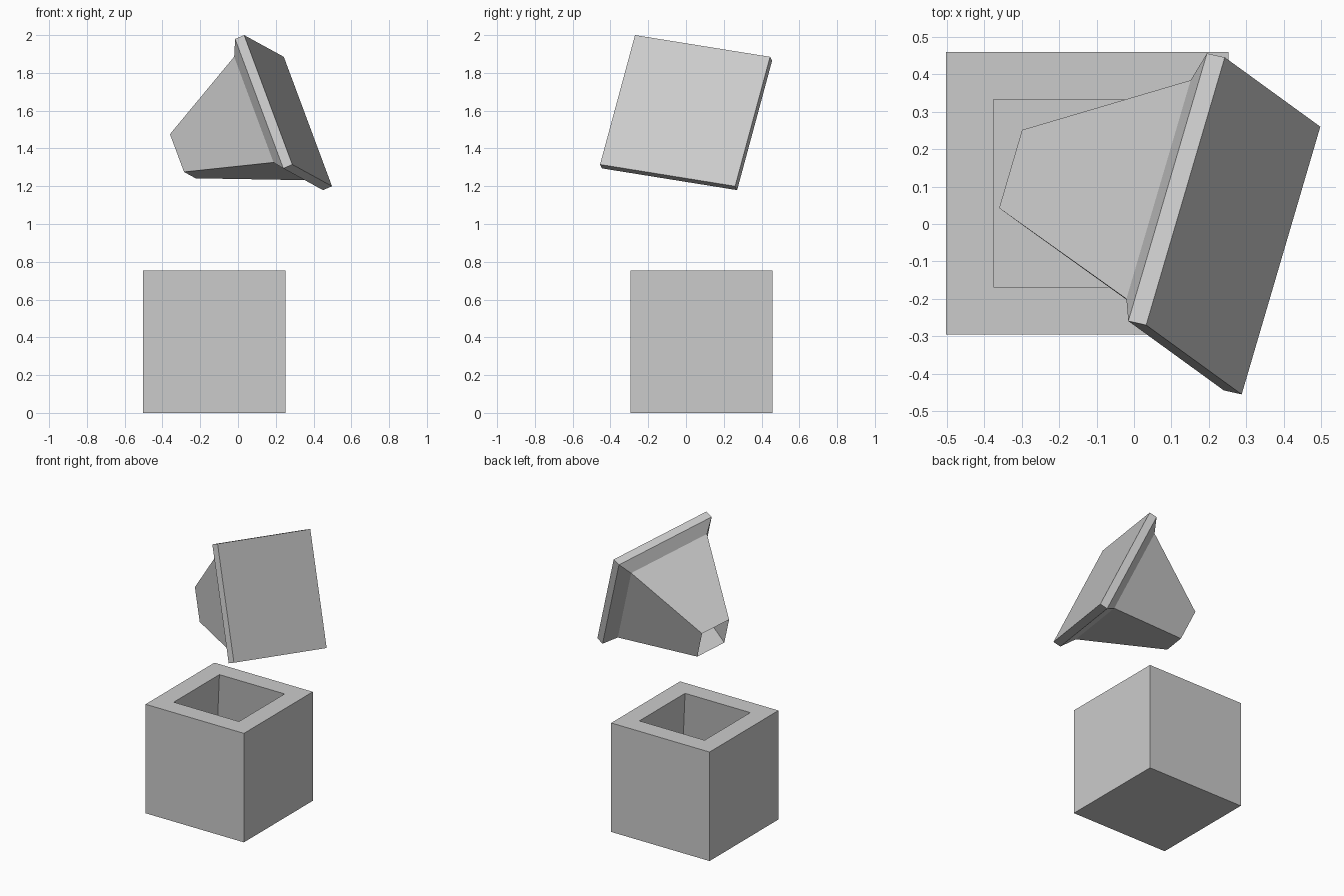
import bpy
import bmesh
from mathutils import Matrix, Vector

cube = bpy.data.objects.get("Cube")
if cube:
    bpy.data.objects.remove(cube)

grey = bpy.data.materials.new("light_grey")
grey.use_nodes = True
colour = (0.6, 0.6, 0.6, 1)
grey.diffuse_color = colour
grey.node_tree.nodes["Principled BSDF"].inputs["Base Color"].default_value = colour


def square_loft(name, rings, cap_end, matrix):
    """Join square rings of (half width, height); the first one is capped."""
    bm = bmesh.new()
    corners = [(-1, -1), (1, -1), (1, 1), (-1, 1)]
    loops = [[bm.verts.new((sx * r, sy * r, h)) for sx, sy in corners]
             for r, h in rings]
    bm.faces.new(loops[0][::-1])
    for low, high in zip(loops, loops[1:]):
        for i in range(4):
            j = (i + 1) % 4
            bm.faces.new((low[i], low[j], high[j], high[i]))
    if cap_end:
        bm.faces.new(loops[-1])
    mesh = bpy.data.meshes.new(name)
    bm.to_mesh(mesh)
    bm.free()
    mesh.materials.append(grey)
    obj = bpy.data.objects.new(name, mesh)
    obj.matrix_world = matrix
    bpy.context.collection.objects.link(obj)
    return obj


# Hollow box whose cavity widens towards its floor
square_loft("box", [(0.377, 0), (0.377, 0.755), (0.25, 0.755), (0.345, 0.05)],
            True, Matrix.Translation((-0.125, 0.082, 0)))

# Tilted lid: plate, bevelled shoulder and a tapered plug open at its tip
u = Vector((0.2785, 0.948, -0.1525)).normalized()
n = u.cross(Vector((0.338, -0.246, -0.908))).normalized()
v = n.cross(u)
tilt = Matrix((u, v, n)).transposed().to_4x4()
square_loft("lid", [(0.377, 0), (0.377, 0.053), (0.308, 0.106), (0.11, 0.62)],
            False, Matrix.Translation((0.265, -0.005, 1.6)) @ tilt)
